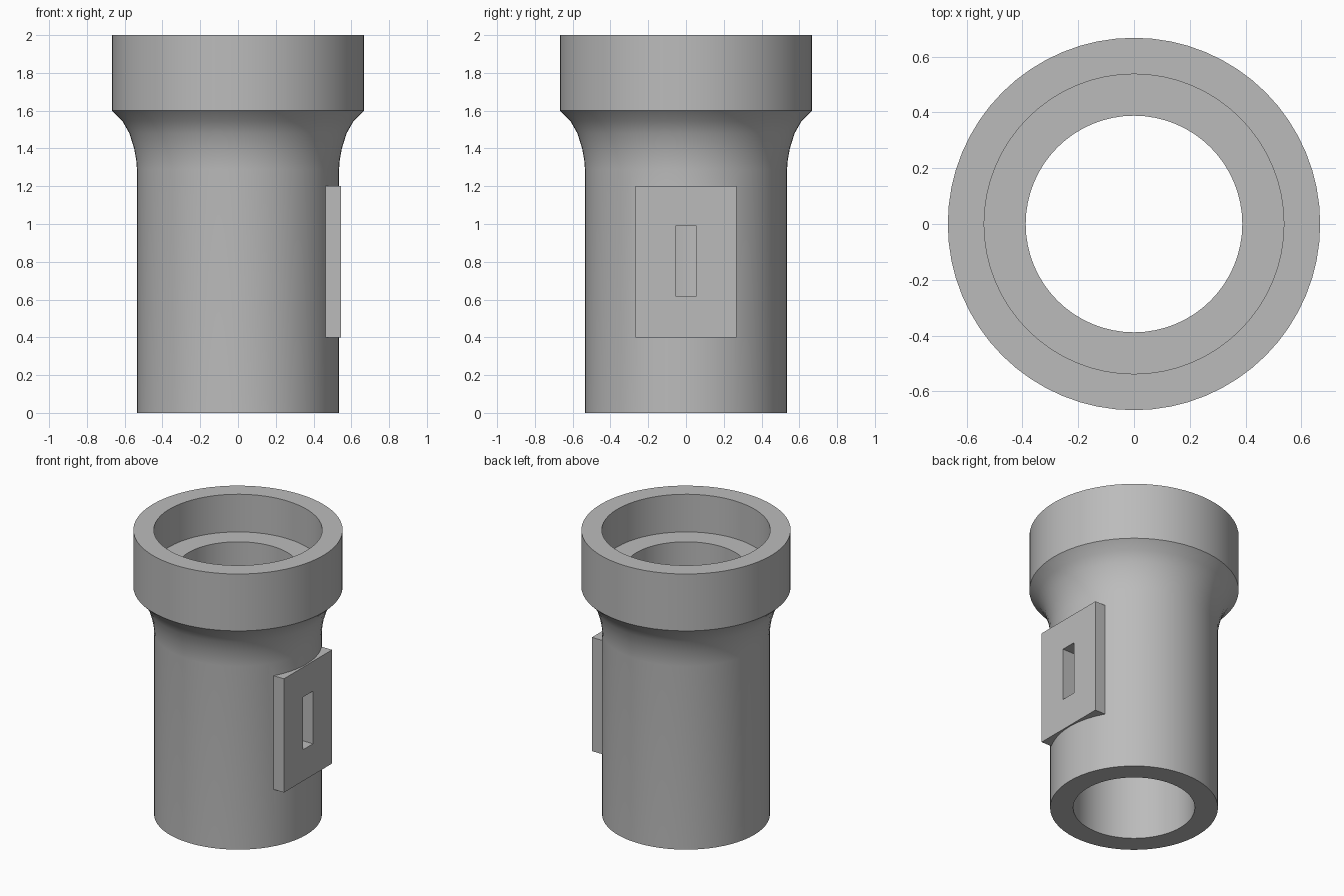
import bpy
import bmesh
from math import radians

if "Cube" in bpy.data.objects:
    bpy.data.objects.remove(bpy.data.objects["Cube"], do_unlink=True)

SEGMENTS = 64

grey = bpy.data.materials.new("plain_grey")
grey.use_nodes = True
grey.diffuse_color = (0.5, 0.5, 0.5, 1)
grey.node_tree.nodes["Principled BSDF"].inputs["Base Color"].default_value = (0.5, 0.5, 0.5, 1)


def make_object(name, bm):
    bmesh.ops.recalc_face_normals(bm, faces=bm.faces)
    mesh = bpy.data.meshes.new(name)
    bm.to_mesh(mesh)
    bm.free()
    mesh.materials.append(grey)
    obj = bpy.data.objects.new(name, mesh)
    bpy.context.collection.objects.link(obj)
    return obj


def box(name, low, high):
    bm = bmesh.new()
    bmesh.ops.create_cube(bm, size=1)
    for v in bm.verts:
        v.co = [a + (c + 0.5) * (b - a) for a, b, c in zip(low, high, v.co)]
    return make_object(name, bm)


def lathe(name, profile):
    bm = bmesh.new()
    verts = [bm.verts.new((r, 0, z)) for r, z in profile]
    edges = [bm.edges.new((a, b)) for a, b in zip(verts, verts[1:] + verts[:1])]
    bmesh.ops.spin(bm, geom=verts + edges, cent=(0, 0, 0), axis=(0, 0, 1),
                   angle=radians(360), steps=SEGMENTS, use_duplicate=False)
    bmesh.ops.remove_doubles(bm, verts=bm.verts, dist=1e-4)
    return make_object(name, bm)


def apply_boolean(obj, other, operation):
    mod = obj.modifiers.new(operation.lower(), 'BOOLEAN')
    mod.operation = operation
    mod.solver = 'EXACT'
    mod.object = other
    bpy.ops.object.select_all(action='DESELECT')
    obj.select_set(True)
    bpy.context.view_layer.objects.active = obj
    bpy.ops.object.modifier_apply(modifier=mod.name)
    bpy.data.objects.remove(other, do_unlink=True)


# Hollow tube with a flared shoulder, a wide collar and a seat inside it
tube = lathe("flanged_tube", [
    (0.388, 0), (0.535, 0), (0.535, 1.29), (0.539, 1.34), (0.55, 1.40),
    (0.575, 1.48), (0.612, 1.545), (0.667, 1.60), (0.667, 2),
    (0.537, 2), (0.537, 1.735), (0.388, 1.735)])

# Flat pad on the left side
pad = box("side_pad", (0.464, -0.267, 0.4), (0.545, 0.267, 1.2))
apply_boolean(tube, pad, 'UNION')

# Slot through the pad and the wall
slot = box("slot_cutter", (0.3, -0.055, 0.62), (0.7, 0.055, 0.99))
slot.hide_render = True
apply_boolean(tube, slot, 'DIFFERENCE')

bpy.ops.object.shade_smooth_by_angle(angle=radians(25))
